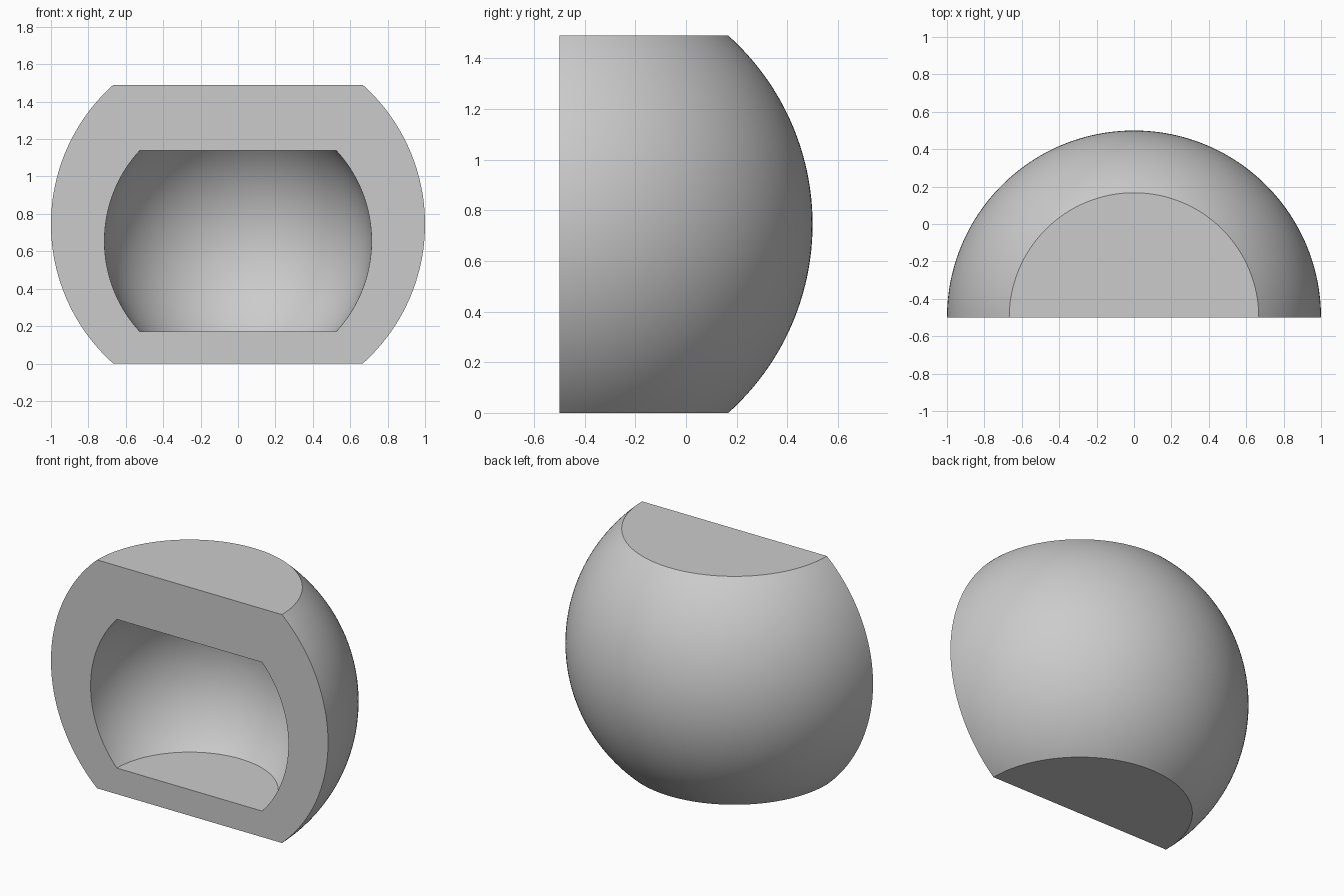
import bpy, bmesh, math

if "Cube" in bpy.data.objects:
    bpy.data.objects.remove(bpy.data.objects["Cube"])

CENTRE_Y = -0.5
STEPS = 96       # segments around the half turn
ARC = 48         # segments along each profile arc


def half_profile(radius, z_low, z_high):
    """Truncated ball outline as (r, z), from bottom axis point to top axis point."""
    mid, half = (z_low + z_high) / 2, (z_high - z_low) / 2
    a = math.asin(half / radius)
    angles = [-a + 2 * a * i / ARC for i in range(ARC + 1)]
    arc = [(radius * math.cos(t), mid + radius * math.sin(t)) for t in angles]
    return [(0, z_low)] + arc + [(0, z_high)]


def half_turn(bm, profile):
    """Sweep the outline 180 degrees; return its first and last rings."""
    ends = {i: bm.verts.new((0, CENTRE_Y, profile[i][1])) for i in (0, len(profile) - 1)}
    rings = []
    for s in range(STEPS + 1):
        t = math.pi * s / STEPS
        rings.append([ends.get(i) or bm.verts.new(
            (r * math.cos(t), CENTRE_Y + r * math.sin(t), z))
            for i, (r, z) in enumerate(profile)])
    for a, b in zip(rings, rings[1:]):
        for i in range(len(profile) - 1):
            corners = dict.fromkeys((a[i], b[i], b[i + 1], a[i + 1]))
            bm.faces.new(list(corners))
    return rings[0], rings[-1]


bm = bmesh.new()
# Outer shell and inner hollow
outer = half_turn(bm, half_profile(1.0, 0.0, 1.49))
inner = half_turn(bm, half_profile(0.714, 0.17, 1.14))
# Flat front rim, one half on each side of the axis
for out_ring, in_ring in zip(outer, inner):
    bm.faces.new(out_ring + in_ring[::-1])
bmesh.ops.recalc_face_normals(bm, faces=bm.faces)

mesh = bpy.data.meshes.new("hollow_half_ball")
bm.to_mesh(mesh)
bm.free()
shell = bpy.data.objects.new("hollow_half_ball", mesh)
bpy.context.collection.objects.link(shell)
bpy.context.view_layer.objects.active = shell
shell.select_set(True)
bpy.ops.object.shade_smooth_by_angle(angle=math.radians(30))
